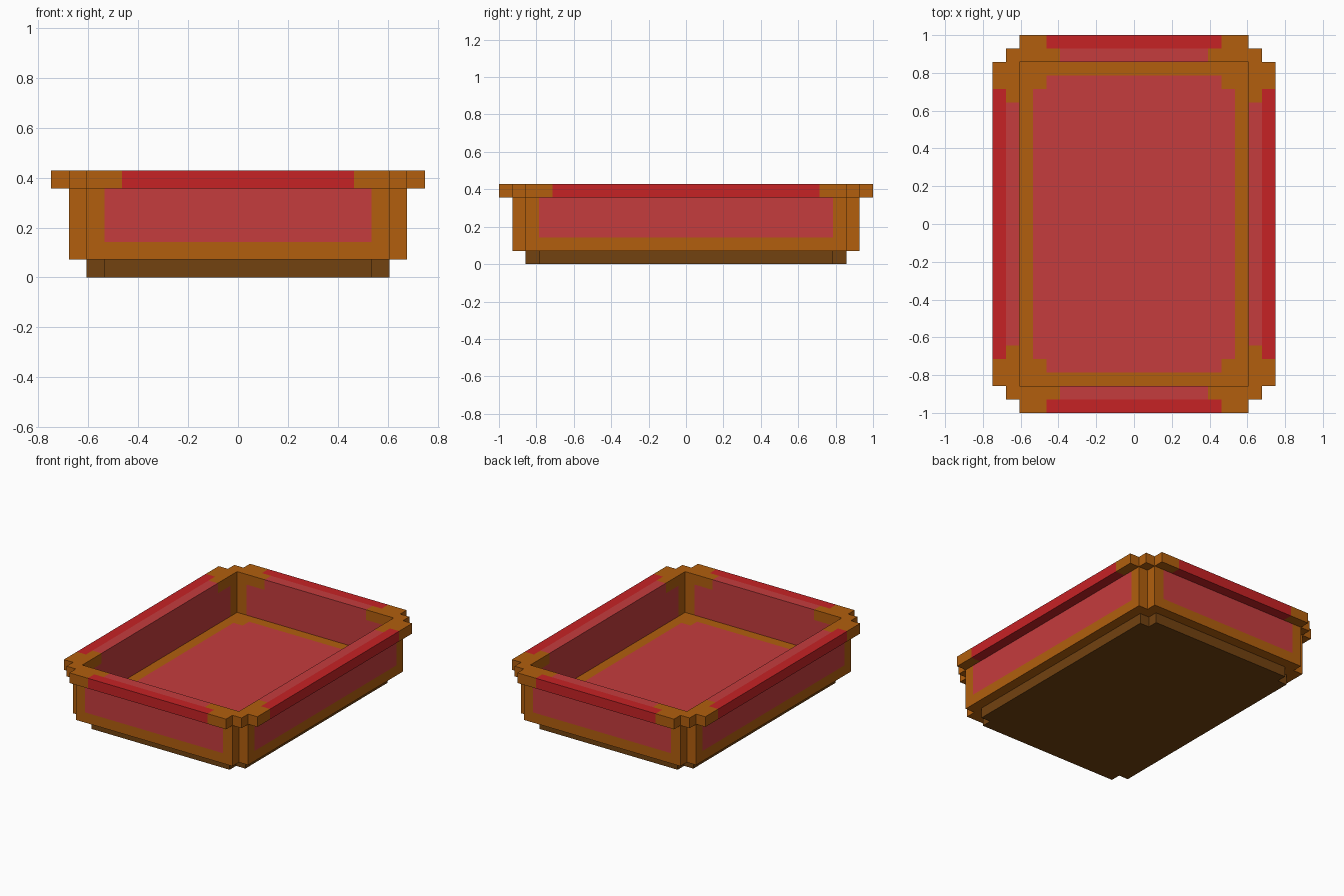
import bpy
import bmesh
from mathutils import Vector

U = 1 / 14  # one block of the stepped design

cube = bpy.data.objects.get("Cube")
if cube:
    bpy.data.objects.remove(cube, do_unlink=True)


def material(name, rgb):
    """Flat material from an sRGB colour."""
    lin = [((c / 255 + 0.055) / 1.055) ** 2.4 for c in rgb] + [1]
    mat = bpy.data.materials.new(name)
    mat.use_nodes = True
    mat.diffuse_color = lin
    mat.node_tree.nodes["Principled BSDF"].inputs["Base Color"].default_value = lin
    return mat


MATS = [
    material("orange wood", (178, 95, 13)),
    material("soft red panel", (197, 60, 61)),
    material("bright red trim", (198, 34, 37)),
    material("dark brown base", (114, 66, 16)),
]
ORANGE, PANEL, TRIM, BROWN = range(4)


def stepped_solid(name, half_x, half_y, zs, filled, paint):
    """Closed shell of the filled cells between cut lines; paint picks a colour
    from the mirrored cell centre and the face normal."""
    cuts = [sorted([-v for v in half_x] + half_x),
            sorted([-v for v in half_y] + half_y), zs]

    def solid(cell):
        if any(i < 0 or i >= len(c) - 1 for i, c in zip(cell, cuts)):
            return False
        return filled(*centre(cell))

    def centre(cell):
        x, y, z = [(c[i] + c[i + 1]) / 2 for i, c in zip(cell, cuts)]
        return abs(x), abs(y), z

    bm = bmesh.new()
    cells = [(i, j, k) for i in range(len(cuts[0]) - 1)
             for j in range(len(cuts[1]) - 1) for k in range(len(zs) - 1)]
    for cell in filter(solid, cells):
        for axis in range(3):
            for side in (0, 1):
                beside = list(cell)
                beside[axis] += 2 * side - 1
                if solid(beside):
                    continue
                a, b = (axis + 1) % 3, (axis + 2) % 3
                ring = [(0, 0), (1, 0), (1, 1), (0, 1)]
                verts = []
                for da, db in (ring if side else ring[::-1]):
                    p = Vector()
                    p[axis] = cuts[axis][cell[axis] + side]
                    p[a] = cuts[a][cell[a] + da]
                    p[b] = cuts[b][cell[b] + db]
                    verts.append(bm.verts.new(p * U))
                normal = Vector()
                normal[axis] = 2 * side - 1
                bm.faces.new(verts).material_index = paint(*centre(cell), normal)
    bmesh.ops.remove_doubles(bm, verts=bm.verts, dist=1e-5)
    mesh = bpy.data.meshes.new(name)
    bm.to_mesh(mesh)
    bm.free()
    for mat in MATS:
        mesh.materials.append(mat)
    obj = bpy.data.objects.new(name, mesh)
    bpy.context.collection.objects.link(obj)
    return obj


def inside(x, y):
    """The rectangular well of the tray."""
    return x < 8.5 and y < 12


# Foot plate with notched corners
stepped_solid("base_plate", [7.5, 8.5], [11, 12], [0, 1],
              lambda x, y, z: x < 7.5 or y < 11,
              lambda x, y, z, n: BROWN)


# Floor and walls, with red panels framed in orange
def tray_filled(x, y, z):
    return (x < 8.5 or y < 12) and (z < 2 or not inside(x, y))


def tray_paint(x, y, z, n):
    if n.z > 0 and inside(x, y):
        notch = x > 6.5 and y > 10
        return PANEL if x < 7.5 and y < 11 and not notch else ORANGE
    if z > 2 and (n.x and y < 11 or n.y and x < 7.5):
        return PANEL
    return ORANGE


stepped_solid("tray_body", [6.5, 7.5, 8.5, 9.5], [10, 11, 12, 13], [1, 2, 5],
              tray_filled, tray_paint)


# Overhanging rim: soft red inner row, bright red outer row, orange corners
def rim_filled(x, y, z):
    stepped = x < 8.5 or (x < 9.5 and y < 13) or y < 12
    return stepped and not inside(x, y)


def rim_paint(x, y, z, n):
    outer = x > 9.5 or y > 13
    reach_x, reach_y = (6.5, 10) if outer else (5.5, 9)
    if x < reach_x or y < reach_y:
        return TRIM if outer else PANEL
    return ORANGE


stepped_solid("rim", [5.5, 6.5, 8.5, 9.5, 10.5], [9, 10, 12, 13, 14], [5, 6],
              rim_filled, rim_paint)
